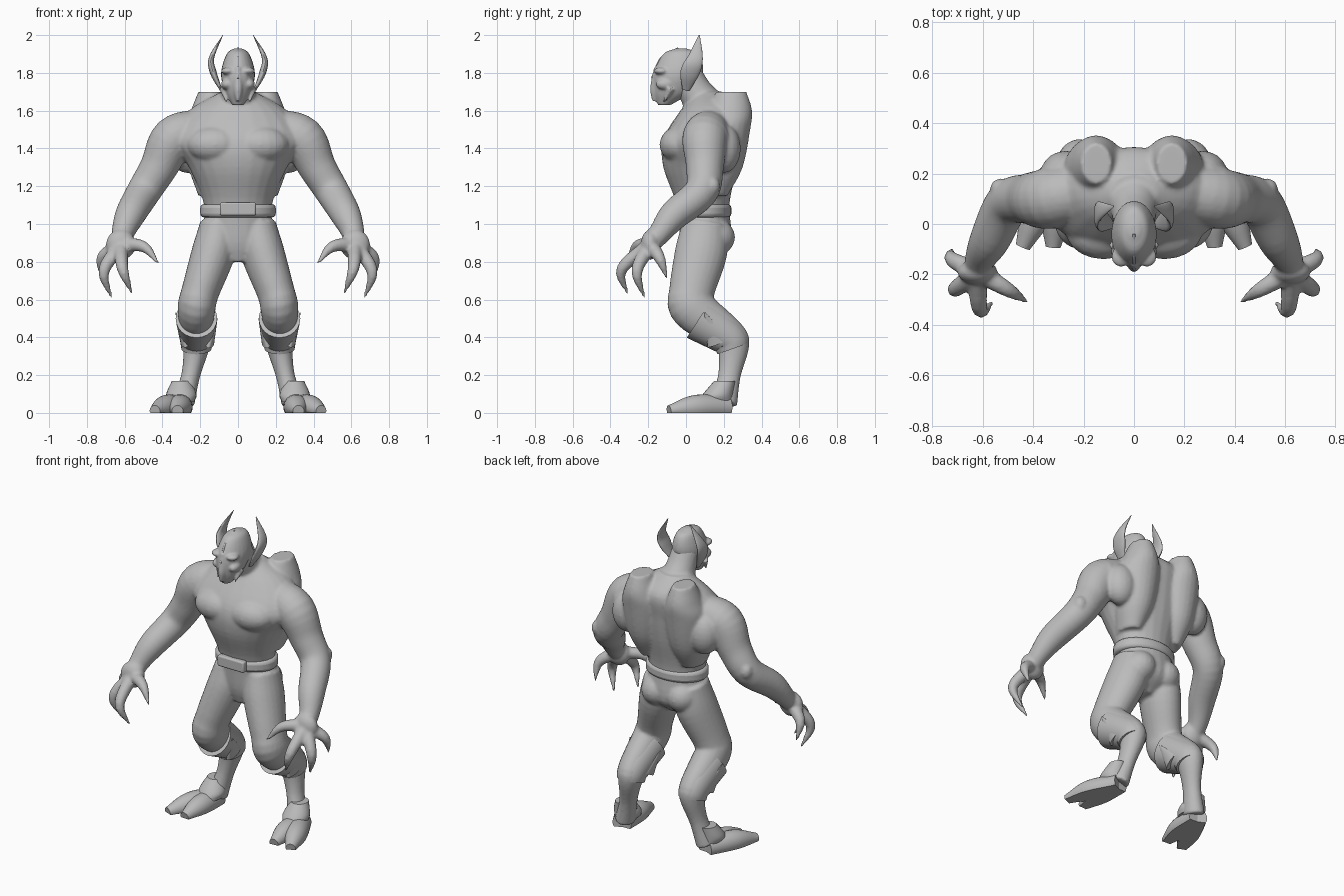
import bpy, bmesh, math
from mathutils import Vector, Matrix

if "Cube" in bpy.data.objects:
    bpy.data.objects.remove(bpy.data.objects["Cube"])

X, Y, Z = Matrix.Identity(3)
GREY = (0.5, 0.5, 0.5, 1)
grey = bpy.data.materials.new("plain grey")
grey.use_nodes = True
grey.diffuse_color = GREY
shader = next(n for n in grey.node_tree.nodes if n.type == 'BSDF_PRINCIPLED')
shader.inputs["Base Color"].default_value = GREY


def smooth_path(keys, steps=5):
    """Catmull-Rom interpolation between a few key rings."""
    keys = [Vector(key) for key in keys]
    keys = [keys[0] * 2 - keys[1], *keys, keys[-1] * 2 - keys[-2]]
    path = []
    for a, b, c, d in zip(keys, keys[1:], keys[2:], keys[3:]):
        for step in range(steps):
            t = step / steps
            path.append(b + ((c - a) * t + (a * 2 - b * 5 + c * 4 - d) * t**2
                             + (b * 3 - a - c * 3 + d) * t**3) / 2)
    return path + [keys[-2]]


def skin(bm, hoops, side, sides=24):
    """Join elliptical hoops (centre, half axis, half axis) into a closed tube."""
    rings = []
    for centre, u, v in hoops:
        ring = []
        for i in range(sides):
            angle = math.tau * i / sides
            point = centre + u * math.cos(angle) + v * math.sin(angle)
            ring.append(bm.verts.new((point.x * side, point.y, max(point.z, 0))))
        rings.append(ring)
    for low, high in zip(rings, rings[1:]):
        for i in range(sides):
            bm.faces.new((low[i - 1], low[i], high[i], high[i - 1]))
    bm.faces.new(rings[0])
    bm.faces.new(rings[-1])


def stack(bm, keys, x=0, side=1):
    """Level hoops, each given as height, half width, front and back."""
    skin(bm, [(Vector((x, (front + back) / 2, z)), X * max(half, .003), Y * (back - front) / 2)
              for z, half, front, back in smooth_path(keys)], side)


def limb(bm, keys, side=1, across=X, flat=1):
    """Hoops square to a path, each given as x, y, z and radius."""
    path = smooth_path(keys)
    spots = [Vector(key[:3]) for key in path]
    hoops = []
    for i, spot in enumerate(spots):
        along = (spots[min(i + 1, len(spots) - 1)] - spots[max(i - 1, 0)]).normalized()
        u = (across - along * across.dot(along)).normalized()
        radius = max(path[i][3], .003)
        hoops.append((spot, u * radius, along.cross(u) * radius * flat))
    skin(bm, hoops, side)


def ball(bm, side, place, size):
    x, y, z = place
    bmesh.ops.create_uvsphere(bm, u_segments=20, v_segments=12, radius=1,
                              matrix=Matrix.Translation((x * side, y, z)) @ Matrix.Diagonal((*size, 1)))


def finish(name, bm, voxel=0, bevel=0):
    bmesh.ops.recalc_face_normals(bm, faces=bm.faces)
    mesh = bpy.data.meshes.new(name)
    bm.to_mesh(mesh)
    bm.free()
    mesh.materials.append(grey)
    for face in mesh.polygons:
        face.use_smooth = True
    mesh.set_sharp_from_angle(angle=math.radians(40))
    part = bpy.data.objects.new(name, mesh)
    bpy.context.scene.collection.objects.link(part)
    if voxel:
        merge = part.modifiers.new("merge", 'REMESH')
        merge.mode, merge.voxel_size, merge.use_smooth_shade = 'VOXEL', voxel, True
        relax = part.modifiers.new("relax", 'SMOOTH')
        relax.factor, relax.iterations = .5, 4
    if bevel:
        soften = part.modifiers.new("soften", 'BEVEL')
        soften.width, soften.segments = bevel, 3


# Trunk and neck
body = bmesh.new()
stack(body, [(.8, .08, 0, .14), (.9, .18, -.03, .24), (1.1, .18, -.05, .23), (1.3, .26, -.12, .27),
             (1.45, .35, -.12, .29), (1.6, .26, -.03, .3), (1.7, .09, .05, .2)])
limb(body, [(0, .12, 1.6, .11), (0, .05, 1.7, .09), (0, 0, 1.8, .08)])

for side in (1, -1):
    # Chest, shoulder, back and seat muscles
    ball(body, side, (.12, -.03, 1.42), (.15, .11, .1))
    ball(body, side, (.33, .11, 1.45), (.1, .12, .13))
    ball(body, side, (.27, .2, 1.4), (.1, .09, .13))
    ball(body, side, (.09, .15, .93), (.1, .11, .1))

    # Shoulder blade rising to a hump
    stack(body, [(1.15, .06, .04, .22), (1.3, .11, .06, .3), (1.5, .13, .08, .34),
                 (1.6, .1, .11, .35), (1.7, .06, .16, .32)], .15, side)

    # Arm, elbow and palm
    limb(body, [(.2, .13, 1.5, .11), (.34, .1, 1.45, .12), (.42, .1, 1.3, .1), (.5, .08, 1.17, .09),
                (.57, -.06, 1.05, .08), (.61, -.14, .95, .06), (.62, -.2, .88, .05)], side, Y)
    ball(body, side, (.53, .14, 1.2), (.04, .04, .05))
    palm = Vector((.62, -.19, .89))
    ball(body, side, palm, (.08, .05, .08))

    # Thumb and clawed fingers, each from knuckle to tip
    for knuckle, tip in (((.5, -.26, .88), (.42, -.31, .79)), ((.61, -.34, .76), (.56, -.31, .63)),
                         ((.71, -.26, .75), (.67, -.22, .61)), ((.72, -.14, .82), (.72, -.1, .71))):
        limb(body, [(*palm, .04), (*knuckle, .03), (*tip, .006)], side, Y)

    # Leg bending back to the hock
    limb(body, [(.1, .1, 1, .1), (.13, .08, .85, .115), (.2, .03, .64, .1), (.22, .04, .55, .1),
                (.22, .22, .41, .08), (.22, .25, .35, .07), (.25, .23, .2, .05), (.29, .2, .05, .06)],
         side, flat=1.2)
finish("body", body, voxel=.01)

# Head with a beaked face
head = bmesh.new()
stack(head, [(1.63, .03, -.15, -.08), (1.7, .07, -.17, .03), (1.8, .09, -.17, .09),
             (1.9, .06, -.12, .07), (1.93, .02, -.05, 0)])
stack(head, [(1.65, .01, -.18, -.15), (1.72, .03, -.19, -.1), (1.83, .02, -.17, -.1)])
for side in (1, -1):
    # Brow, cheekbone and jaw spike
    ball(head, side, (.05, -.13, 1.81), (.04, .04, .02))
    ball(head, side, (.06, -.11, 1.74), (.03, .05, .03))
    limb(head, [(.08, -.08, 1.72, .02), (.06, -.12, 1.64, .004)], side)
finish("head", head, voxel=.007)

# Forehead ridge
ridge = bmesh.new()
limb(ridge, [(0, -.18, 1.77, .006), (0, -.13, 1.88, .006), (0, -.04, 1.93, .006)])
finish("forehead_ridge", ridge)

# Belt and buckle
belt = bmesh.new()
bmesh.ops.create_cone(belt, cap_ends=True, segments=32, radius1=1, radius2=1, depth=1,
                      matrix=Matrix.Translation((0, .09, 1.07)) @ Matrix.Diagonal((.2, .15, .07, 1)))
finish("belt", belt, bevel=.02)
buckle = bmesh.new()
bmesh.ops.create_cube(buckle, size=1, matrix=Matrix.Translation((0, -.06, 1.08))
                      @ Matrix.Diagonal((.19, .04, .07, 1)))
finish("belt_buckle", buckle, bevel=.01)

for side, label in ((1, "left"), (-1, "right")):
    # Ear sweeping up to a point
    ear = bmesh.new()
    limb(ear, [(.09, 0, 1.71, .02), (.13, .02, 1.8, .05), (.14, .05, 1.88, .04), (.08, .07, 2, .003)],
         side, Y, flat=.35)
    finish(label + "_ear", ear)

    # Boot cuff with pointed flaps on both sides
    cuff = bmesh.new()
    limb(cuff, [(.22, .07, .5, .11), (.22, .22, .4, .09), (.22, .25, .34, .08)], side, flat=1.1)
    for root, point, top in ((.28, .33, .53), (.15, .11, .5)):
        limb(cuff, [(root, .17, .37, .06), (point, .1, top, .004)], side, Y, flat=.4)
    finish(label + "_boot_cuff", cuff)

    # Ankle collar
    collar = bmesh.new()
    stack(collar, [(.06, .07, .07, .25), (.1, .08, .09, .25), (.17, .05, .15, .26)], .3, side)
    finish(label + "_ankle_collar", collar)

    # Cloven hoof, two toes with flat soles
    hoof = bmesh.new()
    for middle, tip in ((.38, .44), (.31, .32)):
        limb(hoof, [(.3, .22, .03, .06), (middle, .05, .03, .065), (tip, -.09, .01, .03)], side)
    finish(label + "_hoof", hoof)
